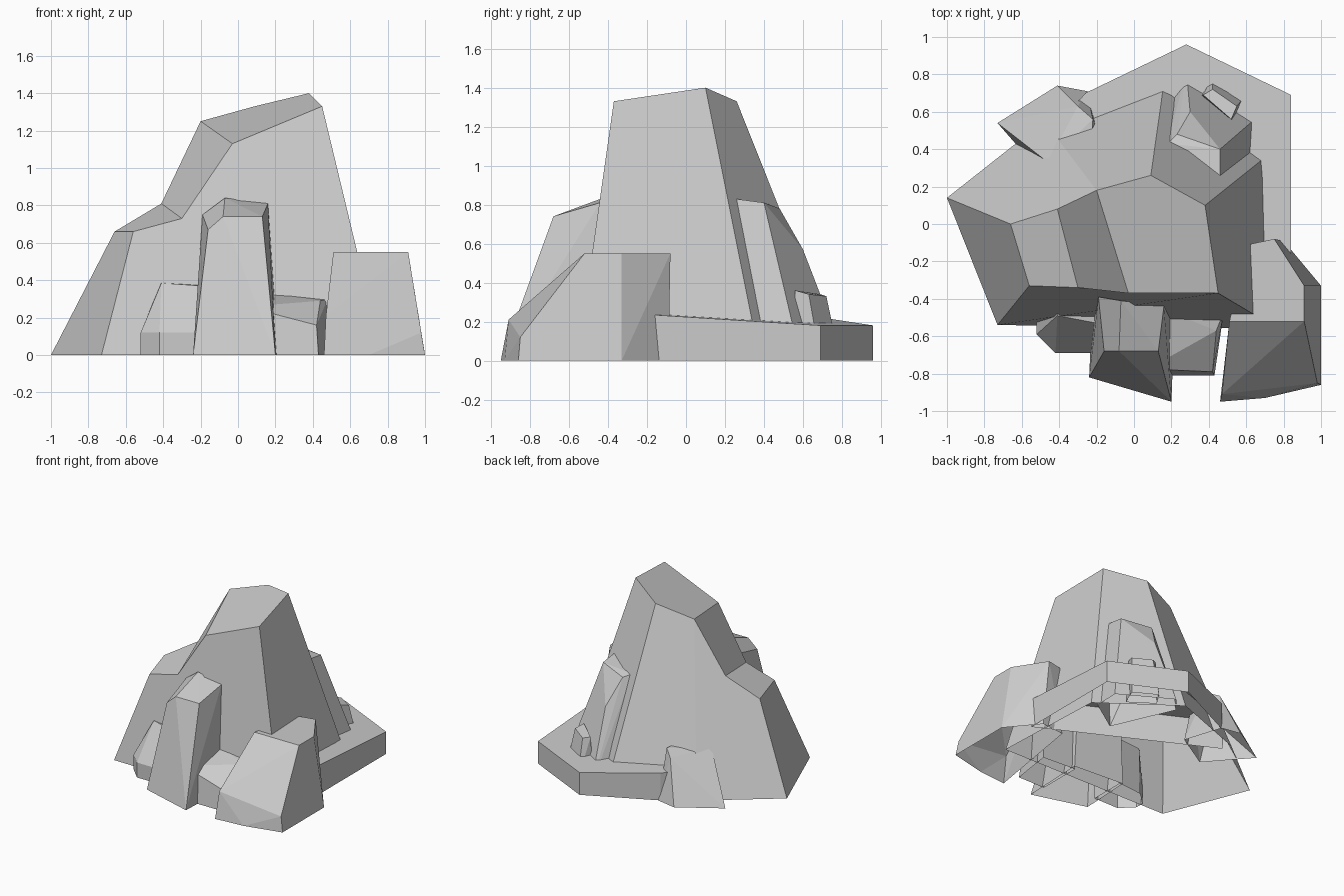
import bpy, bmesh, math


def finish(name, bm):
    """Turn a bmesh into a flat-shaded object."""
    bmesh.ops.recalc_face_normals(bm, faces=bm.faces[:])
    mesh = bpy.data.meshes.new(name)
    bm.to_mesh(mesh)
    bm.free()
    obj = bpy.data.objects.new(name, mesh)
    bpy.context.collection.objects.link(obj)
    return obj


def boulder(name, base, upper):
    """Faceted convex rock: footprint on the ground plus upper corners, open underneath."""
    bm = bmesh.new()
    for p in [(x, y, 0) for x, y in base] + upper:
        bm.verts.new(p)
    hull = bmesh.ops.convex_hull(bm, input=bm.verts[:])
    loose = {g for g in hull["geom_interior"] + hull["geom_unused"]
             if isinstance(g, bmesh.types.BMVert)}
    bmesh.ops.delete(bm, geom=list(loose), context='VERTS')
    bottom = [f for f in bm.faces if all(v.co.z < 0.001 for v in f.verts)]
    bmesh.ops.delete(bm, geom=bottom, context='FACES')
    bmesh.ops.dissolve_limit(bm, angle_limit=math.radians(6),
                             verts=bm.verts[:], edges=bm.edges[:])
    return finish(name, bm)


# Main peak with its stepped left shoulder
corners = {
    "A": (0.38, 0.10, 1.40), "B": (0.45, -0.37, 1.33), "C": (-0.03, -0.37, 1.13),
    "D": (-0.20, 0.18, 1.25), "E": (0.09, 0.26, 1.33),
    "P": (-0.30, -0.34, 0.73), "Q": (-0.41, 0.08, 0.81),
    "R": (-0.56, -0.33, 0.66), "S": (-0.66, 0.0, 0.66),
    "a": (0.73, 0.38, 0), "b": (0.77, -0.56, 0), "r": (-0.73, -0.54, 0),
    "s": (-1.0, 0.14, 0), "g": (-0.48, 0.55, 0), "e": (0.165, 0.79, 0),
}
bm = bmesh.new()
v = {k: bm.verts.new(p) for k, p in corners.items()}
for face in ["ABCDE", "DCPQ", "QPRS", "SRrs", "CBbrRP", "BAab", "AEea", "EDge", "DQSsg"]:
    bm.faces.new([v[k] for k in face])
finish("main_peak", bm)

# Low ledge behind the peak
boulder("back_ledge",
        [(0.84, -0.18), (0.84, 0.69), (0.28, 0.96), (-0.26, 0.70), (-0.45, 0.48)],
        [(0.84, -0.18, 0.235), (0.84, 0.69, 0.18), (0.28, 0.96, 0.18),
         (-0.26, 0.70, 0.22), (-0.45, 0.48, 0.23)])

# Leaning rock at the back left
boulder("back_left_rock",
        [(-0.73, 0.54), (-0.41, 0.74), (-0.25, 0.71), (-0.15, 0.4), (-0.45, 0.22), (-0.64, 0.44)],
        [(-0.46, 0.33, 0.34), (-0.30, 0.63, 0.33), (-0.22, 0.56, 0.36), (-0.23, 0.40, 0.36)])

# Tall buttress and small stone on the ledge
boulder("back_buttress",
        [(0.18, 0.70), (0.28, 0.82), (0.68, 0.59), (0.67, 0.38), (0.40, 0.2)],
        [(0.18, 0.43, 0.80), (0.46, 0.25, 0.83), (0.46, 0.40, 0.81),
         (0.23, 0.48, 0.78), (0.30, 0.60, 0.57)])
boulder("ledge_stone",
        [(0.42, 0.79), (0.60, 0.69), (0.54, 0.55), (0.35, 0.68)],
        [(0.37, 0.69, 0.34), (0.42, 0.72, 0.33), (0.55, 0.63, 0.34), (0.52, 0.56, 0.36)])

# Front rocks, left to right
boulder("front_left_rock",
        [(-0.52, -0.52), (-0.52, -0.59), (-0.42, -0.69), (-0.2, -0.69), (-0.2, -0.4), (-0.41, -0.42)],
        [(-0.52, -0.52, 0.12), (-0.52, -0.59, 0.12), (-0.42, -0.69, 0.12), (-0.2, -0.69, 0.12),
         (-0.41, -0.43, 0.39), (-0.41, -0.49, 0.385), (-0.2, -0.53, 0.37), (-0.2, -0.4, 0.38)])
boulder("front_pillar",
        [(-0.24, -0.82), (0.20, -0.95), (0.22, -0.42), (-0.22, -0.39)],
        [(-0.19, -0.39, 0.75), (-0.07, -0.41, 0.84), (0.16, -0.44, 0.81),
         (-0.16, -0.68, 0.67), (-0.08, -0.68, 0.74), (0.13, -0.68, 0.74)])
boulder("front_step_rock",
        [(0.19, -0.81), (0.43, -0.81), (0.48, -0.47), (0.19, -0.45)],
        [(0.19, -0.47, 0.33), (0.48, -0.47, 0.30), (0.19, -0.71, 0.27), (0.44, -0.57, 0.29),
         (0.19, -0.78, 0.22), (0.42, -0.79, 0.16)])
boulder("front_right_block",
        [(0.46, -0.95), (0.70, -0.93), (1.0, -0.86), (1.0, -0.33), (0.80, -0.09), (0.60, -0.11)],
        [(0.51, -0.52, 0.55), (0.91, -0.52, 0.55), (0.91, -0.33, 0.55), (0.75, -0.08, 0.55),
         (0.61, -0.11, 0.55), (0.47, -0.91, 0.21), (0.98, -0.85, 0.12)])
